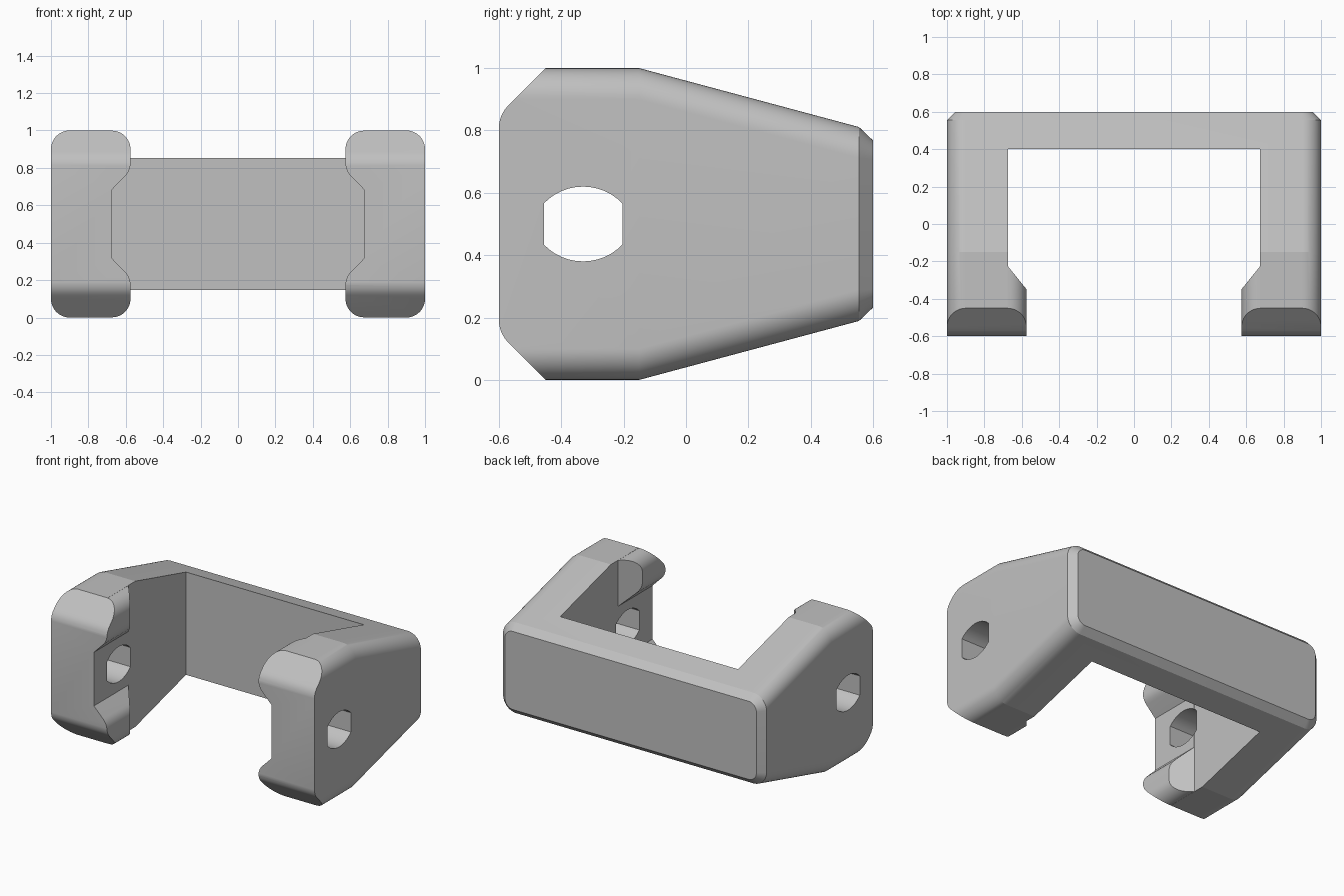
import bpy, bmesh
from math import cos, sin, radians

cube = bpy.data.objects.get("Cube")
if cube:
    bpy.data.objects.remove(cube, do_unlink=True)

grey = bpy.data.materials.new("plain grey")
grey.use_nodes = True
colour = (0.53, 0.53, 0.53, 1)
grey.diffuse_color = colour
grey.node_tree.nodes["Principled BSDF"].inputs["Base Color"].default_value = colour


def arc(cu, cv, r, start, end, steps):
    angles = [radians(start + (end - start) * i / steps) for i in range(steps + 1)]
    return [(cu + r * cos(a), cv + r * sin(a)) for a in angles]


def loft(name, rings):
    """Skin matching closed rings of points and cap both ends."""
    bm = bmesh.new()
    loops = [[bm.verts.new(p) for p in ring] for ring in rings]
    n = len(loops[0])
    for a, b in zip(loops, loops[1:]):
        for i in range(n):
            j = (i + 1) % n
            bm.faces.new((a[i], a[j], b[j], b[i]))
    bm.faces.new(loops[0])
    bm.faces.new(loops[-1])
    bmesh.ops.recalc_face_normals(bm, faces=bm.faces)
    mesh = bpy.data.meshes.new(name)
    bm.to_mesh(mesh)
    bm.free()
    mesh.materials.append(grey)
    obj = bpy.data.objects.new(name, mesh)
    bpy.context.collection.objects.link(obj)
    return obj


def prism(name, outline, axis, low, high):
    place = {"X": lambda u, v, t: (t, u, v),
             "Y": lambda u, v, t: (u, t, v),
             "Z": lambda u, v, t: (u, v, t)}[axis]
    return loft(name, [[place(u, v, t) for u, v in outline] for t in (low, high)])


def section(y, w, h, r):
    """Rounded rectangle across the body, centred at mid height."""
    ring = []
    for sx, sz, start in ((1, 1, 0), (-1, 1, 90), (-1, -1, 180), (1, -1, 270)):
        ring += arc(sx * (w - r), 0.5 + sz * (h - r), r, start, start + 90, 12)
    return [(x, y, z) for x, z in ring]


def cut(target, cutter, operation="DIFFERENCE"):
    cutter.hide_render = True
    mod = target.modifiers.new(cutter.name, "BOOLEAN")
    mod.operation = operation
    mod.solver = "EXACT"
    mod.object = cutter
    bpy.context.view_layer.objects.active = target
    bpy.ops.object.modifier_apply(modifier=mod.name)
    bpy.data.objects.remove(cutter, do_unlink=True)


# Rounded block: straight front, tapered towards a bevelled back
body = loft("clamp_bracket", [section(-0.6, 1, 0.5, 0.1),
                              section(-0.15, 1, 0.5, 0.1),
                              section(0.555, 1, 0.311, 0.1),
                              section(0.6, 0.955, 0.268, 0.06)])

# Sloped and eased front corners
upper = [(2, 1.25), (-0.2, 1.25)] + arc(-0.5, 0.809, 0.1, 135, 180, 5)
upper[-1] = (-0.6005, upper[-1][1])
lower = [(y, 1 - z) for y, z in reversed(upper)]
cut(body, prism("front_trim", upper + lower, "X", -2, 2), "INTERSECT")

# Opening between the arms, flaring behind the lips
right = [(0.574, -1), (0.574, -0.35), (0.675, -0.225), (0.675, 0.4)]
left = [(-x, y) for x, y in reversed(right)]
cut(body, prism("opening", right + left, "Z", -1, 2))

# Rounded lips with a recess between them on each arm
top = ([(0.674, 1.2)] + arc(0.674, 0.9, 0.099, 90, 180, 12)
       + arc(0.674, 0.825, 0.099, 180, 225, 5) + [(0.674, 0.684)])
edge = top + [(x, 1 - z) for x, z in reversed(top)]
cut(body, prism("lip_shape", edge + [(-x, z) for x, z in reversed(edge)], "Y", -1, 0))

# Pin hole with flat sides through both arms
hole = arc(-0.33, 0.446, 0.174, 43.6, 136.4, 12)
hole += [(y, 1 - z) for y, z in reversed(hole)]
cut(body, prism("pin_hole", hole, "X", -2, 2))

# Smooth the roundings, keep the flats crisp
bpy.ops.object.select_all(action="DESELECT")
body.select_set(True)
bpy.context.view_layer.objects.active = body
bpy.ops.object.shade_smooth_by_angle(angle=radians(14))
